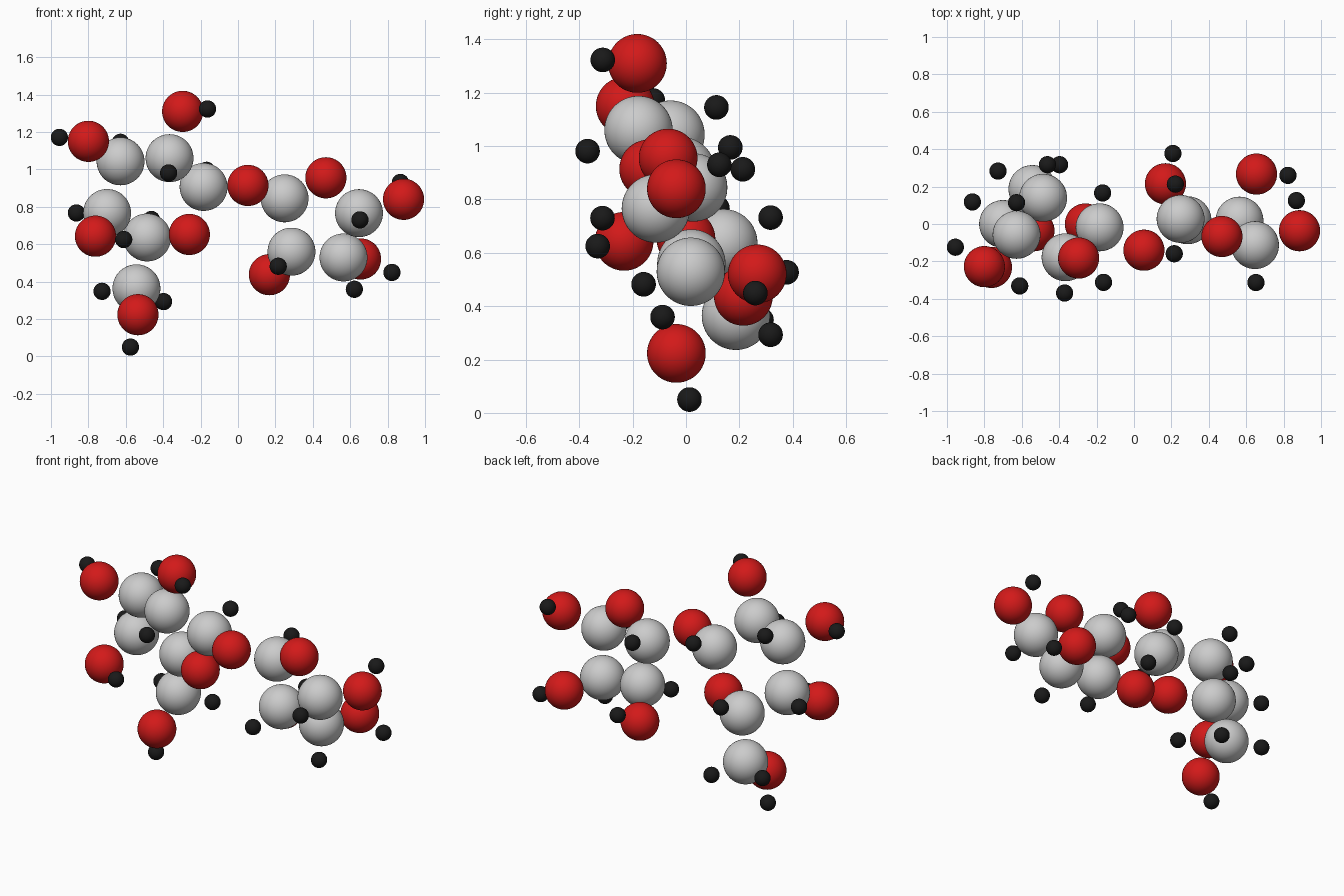
import bpy

def material(name, rgb):
    m = bpy.data.materials.new(name)
    m.diffuse_color = (*rgb, 1)
    return m

def atoms(name, radius, centres, mat=None):
    # one shared smooth ball per kind, placed at every centre
    mesh = None
    for i, c in enumerate(centres, 1):
        if mesh is None:
            bpy.ops.mesh.primitive_uv_sphere_add(segments=48, ring_count=32, radius=radius, location=c)
            ob = bpy.context.object
            bpy.ops.object.shade_smooth()
            mesh = ob.data
            if mat:
                mesh.materials.append(mat)
        else:
            ob = bpy.data.objects.new(name, mesh)
            ob.location = c
            bpy.context.collection.objects.link(ob)
        ob.name = f"{name}_{i}"

red = material("red", (0.65, 0.01, 0.01))
black = material("black", (0.01, 0.01, 0.01))

# carbon: six-sided ring with side arm, then five-sided ring
atoms("carbon_atom", 0.128, [
    (-.628, -.058, 1.043), (-.366, -.178, 1.06), (-.184, -.018, .906),
    (-.486, .14, .636), (-.70, .0, .767), (-.543, .187, .364),
    (.249, .027, .845), (.286, .02, .56), (.564, .018, .529), (.647, -.113, .766)])

# oxygen
atoms("oxygen_atom", 0.11, [
    (-.80, -.228, 1.15), (-.296, -.182, 1.31), (-.762, -.232, .643),
    (-.26, .0, .652), (.053, -.14, .914), (.47, -.067, .955),
    (.885, -.036, .84), (.655, .267, .521), (.168, .215, .437), (-.535, -.036, .223)], red)

# hydrogen
atoms("hydrogen_atom", 0.046, [
    (-.955, -.124, 1.171), (-.628, .114, 1.145), (-.163, -.312, 1.323),
    (-.371, -.369, .981), (-.168, .166, .995), (-.864, .118, .767),
    (-.611, -.331, .625), (-.463, .317, .732), (-.727, .283, .348),
    (-.398, .317, .293), (-.575, .013, .05), (.208, .377, .527),
    (.221, .213, .913), (.215, -.159, .482), (.823, .26, .449),
    (.868, .125, .93), (.652, -.313, .73), (.622, -.088, .359)], black)
